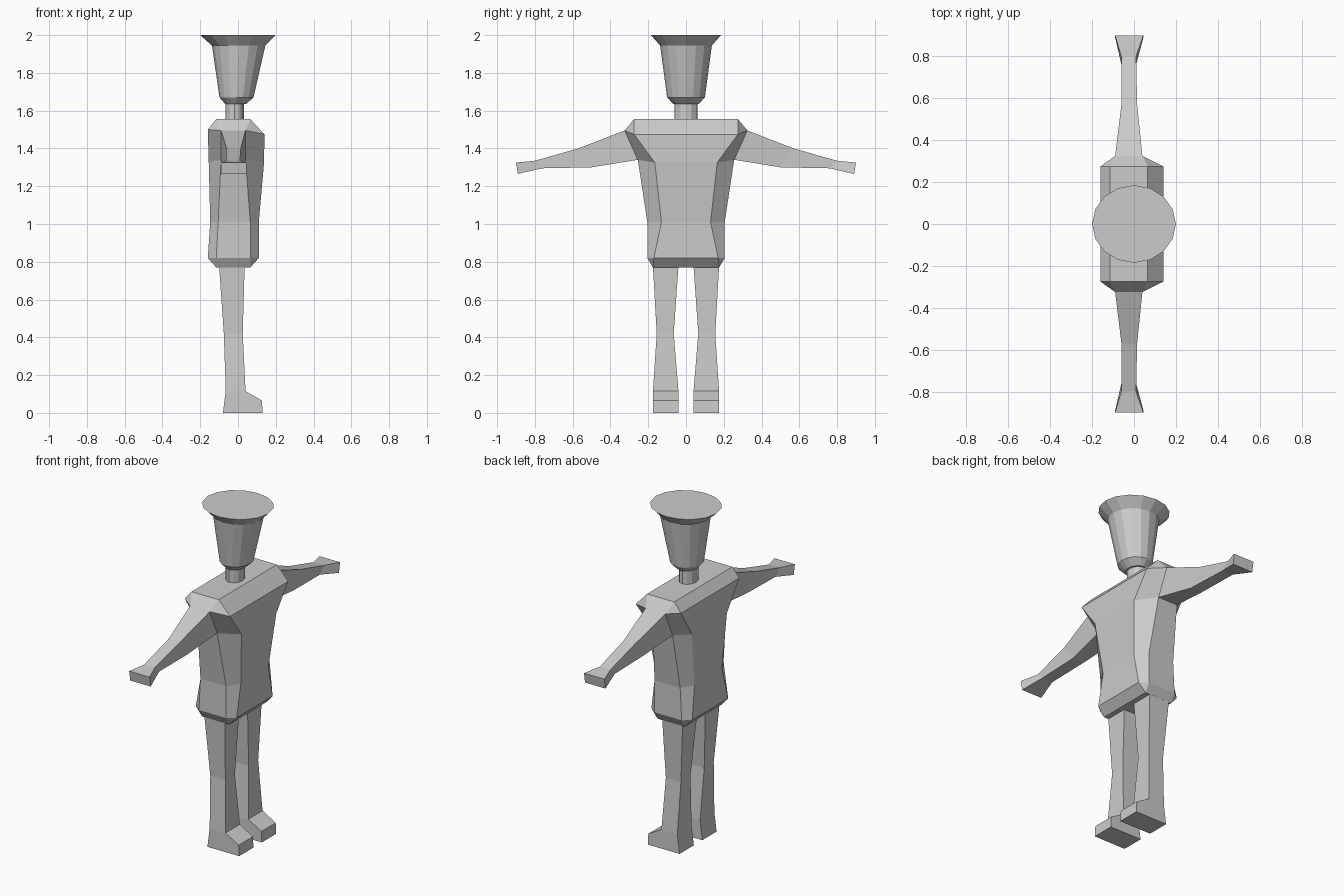
import bpy
import bmesh
from math import cos, sin, tau

cube = bpy.data.objects.get("Cube")
if cube:
    bpy.data.objects.remove(cube, do_unlink=True)

grey = bpy.data.materials.new("plain grey")
grey.use_nodes = True
colour = (0.6, 0.6, 0.6, 1)
grey.diffuse_color = colour
grey.node_tree.nodes["Principled BSDF"].inputs["Base Color"].default_value = colour


def loft(name, rings, mirror=False):
    """Skin a list of equal-sized point rings and cap both ends."""
    bm = bmesh.new()
    loops = [[bm.verts.new(p) for p in ring] for ring in rings]
    n = len(loops[0])
    for low, high in zip(loops, loops[1:]):
        for i in range(n):
            j = (i + 1) % n
            bm.faces.new((low[i], low[j], high[j], high[i]))
    bm.faces.new(loops[0][::-1])
    bm.faces.new(loops[-1])
    bmesh.ops.remove_doubles(bm, verts=bm.verts, dist=0.0005)
    bmesh.ops.recalc_face_normals(bm, faces=bm.faces)
    mesh = bpy.data.meshes.new(name)
    bm.to_mesh(mesh)
    bm.free()
    mesh.materials.append(grey)
    obj = bpy.data.objects.new(name, mesh)
    bpy.context.collection.objects.link(obj)
    if mirror:
        mod = obj.modifiers.new("Mirror", "MIRROR")
        mod.use_axis = (False, True, False)
        mod.use_mirror_merge = False
    return obj


def oval(back, front, half, z, sides):
    mid, rad = (back + front) / 2, (front - back) / 2
    return [(mid + rad * cos(tau * i / sides), half * sin(tau * i / sides), z)
            for i in range(sides)]


def torso_ring(zb, zf, zs, back, front, half, side_back, side_front, side_half):
    """Box section with chamfered corners; each side has its own height."""
    right = [(back, -half, zb), (side_back, -side_half, zs),
             (side_front, -side_half, zs), (front, -half, zf)]
    return right + [(x, -y, z) for x, y, z in reversed(right)]


# Torso, from hem to shoulders
loft("torso", [
    torso_ring(.77, .77, .77, -.115, .065, .175, -.115, .065, .175),
    torso_ring(.82, .82, .82, -.16, .11, .17, -.115, .065, .205),
    torso_ring(1.01, 1.01, 1.01, -.147, .11, .13, -.105, .065, .205),
    torso_ring(1.33, 1.325, 1.34, -.155, .138, .165, -.09, .04, .255),
    torso_ring(1.5, 1.475, 1.495, -.16, .14, .275, -.09, .04, .325),
    torso_ring(1.555, 1.555, 1.555, -.115, .065, .275, -.115, .065, .275),
])

# Neck and flared head
loft("neck", [oval(-.067, .032, .06, z, 12) for z in (1.54, 1.645)])
loft("head", [
    oval(-.067, .042, .067, 1.635, 16),
    oval(-.098, .082, .1, 1.67, 16),
    oval(-.138, .145, .137, 1.945, 16),
    oval(-.2, .2, .185, 2.0, 16),
])

# Arms: back x, front x, upper y/z, lower y/z
arm = [
    (-.09, .04, .325, 1.495, .255, 1.34),
    (-.06, .015, .57, 1.4, .5, 1.3),
    (-.06, .01, .8, 1.335, .76, 1.295),
    (-.09, .045, .9, 1.325, .89, 1.265),
]
loft("arms", [[(b, yu, zu), (f, yu, zu), (f, yl, zl), (b, yl, zl)]
              for b, f, yu, zu, yl, zl in arm], mirror=True)

# Legs: height, back x, front x, inner y, outer y
leg = [
    (.115, -.065, .04, .04, .175),
    (.42, -.075, .025, .065, .155),
    (.775, -.1, .035, .04, .175),
]
loft("legs", [[(b, i, z), (f, i, z), (f, o, z), (b, o, z)]
              for z, b, f, i, o in leg], mirror=True)

# Feet: side outline swept across the width
foot = [(-.08, 0), (.13, 0), (.127, .065), (.04, .115), (-.065, .115)]
loft("feet", [[(x, y, z) for x, z in foot] for y in (.04, .175)], mirror=True)
